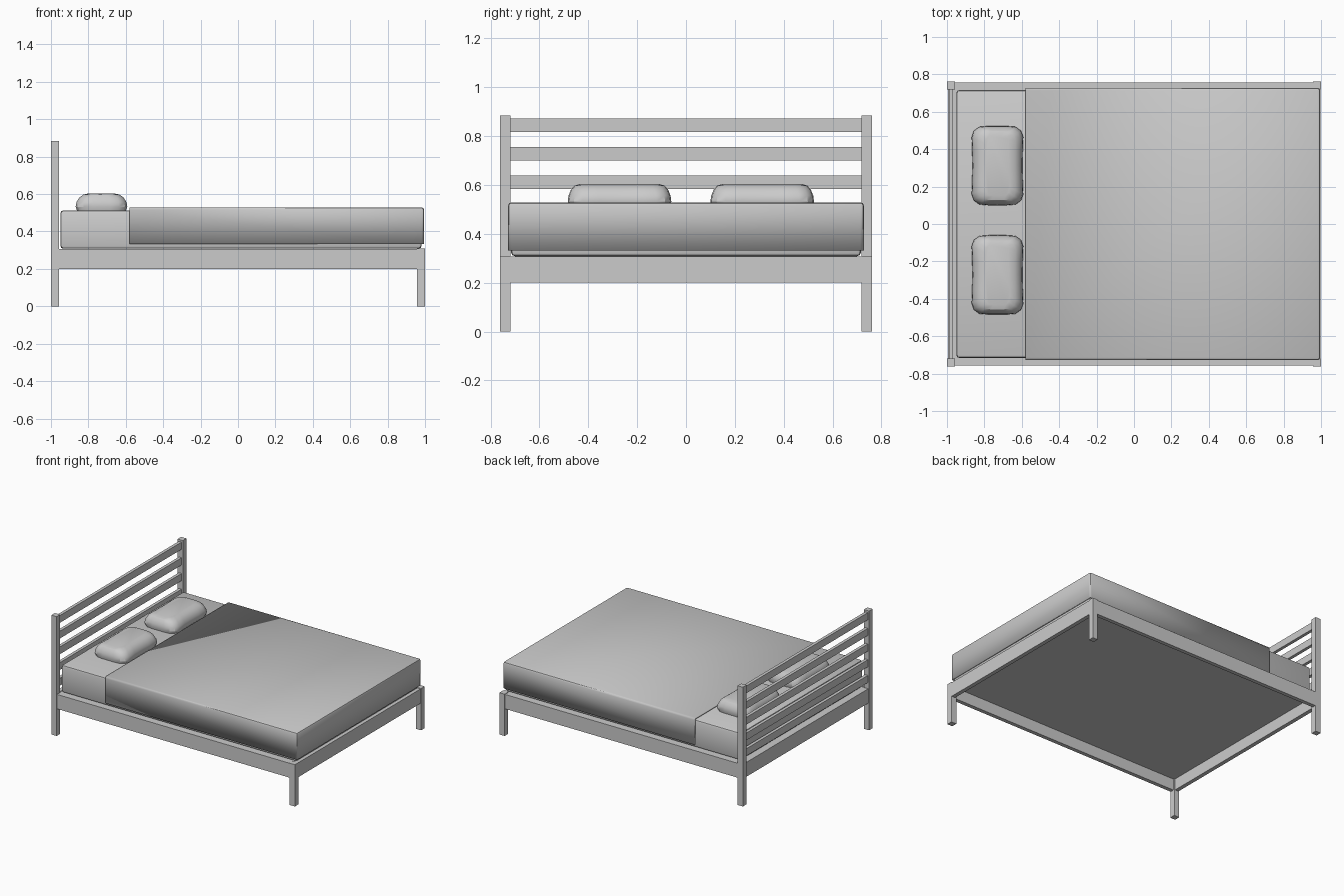
import bpy, bmesh, math

if "Cube" in bpy.data.objects:
    bpy.data.objects.remove(bpy.data.objects["Cube"])


def finish(name, bm, smooth=False):
    bmesh.ops.recalc_face_normals(bm, faces=bm.faces)
    me = bpy.data.meshes.new(name)
    bm.to_mesh(me)
    bm.free()
    ob = bpy.data.objects.new(name, me)
    bpy.context.collection.objects.link(ob)
    if smooth:
        bpy.ops.object.select_all(action='DESELECT')
        bpy.context.view_layer.objects.active = ob
        ob.select_set(True)
        bpy.ops.object.shade_smooth_by_angle(angle=math.radians(30))
    return ob


def box_mesh(x0, x1, y0, y1, z0, z1):
    bm = bmesh.new()
    bmesh.ops.create_cube(bm, size=1)
    for v in bm.verts:
        v.co = (x1 if v.co.x > 0 else x0, y1 if v.co.y > 0 else y0,
                z1 if v.co.z > 0 else z0)
    return bm


def box(name, *dims):
    return finish(name, box_mesh(*dims))


# Legs, headboard posts and side rails
for s, side in ((-1, "front"), (1, "back")):
    ya, yb = sorted((s * 0.719, s * 0.761))
    box("headboard_post_" + side, -1, -0.957, ya, yb, 0, 0.885)
    box("foot_leg_" + side, 0.957, 1, ya, yb, 0, 0.31)
    ya, yb = sorted((s * 0.728, s * 0.757))
    box("side_rail_" + side, -0.957, 0.957, ya, yb, 0.2, 0.307)

# End rails and base panel
box("foot_rail", 0.967, 0.997, -0.719, 0.719, 0.2, 0.307)
box("head_rail", -0.994, -0.964, -0.719, 0.719, 0.2, 0.307)
box("base_panel", -0.964, 0.967, -0.728, 0.728, 0.285, 0.303)

# Headboard slats
for i in range(5):
    z = 0.871 - i * 0.1165
    box(f"headboard_slat_{i + 1}", -0.99, -0.967, -0.719, 0.719, z - 0.054, z)

# Mattress with softened edges
bm = box_mesh(-0.95, 0.982, -0.716, 0.716, 0.308, 0.513)
bmesh.ops.bevel(bm, geom=bm.edges[:], offset=0.016, segments=2,
                profile=0.5, affect='EDGES')
finish("mattress", bm, True)

# Blanket: shell open below and toward the pillows
bm = box_mesh(-0.58, 0.995, -0.728, 0.728, 0.332, 0.529)
bm.normal_update()
opened = [f for f in bm.faces if f.normal.z < -0.5 or f.normal.x < -0.5]
bmesh.ops.delete(bm, geom=opened, context='FACES')
bmesh.ops.bevel(bm, geom=[e for e in bm.edges if not e.is_boundary],
                offset=0.014, segments=2, profile=0.5, affect='EDGES')
blanket = finish("blanket", bm, True)
mod = blanket.modifiers.new("thickness", 'SOLIDIFY')
mod.thickness = 0.011
mod.offset = -1

# Pillows: stacked rounded outlines with slightly pinched long sides
LEVELS = [(0.505, 0.93, 0.96), (0.532, 1, 1), (0.556, 0.97, 0.985),
          (0.58, 0.87, 0.94), (0.597, 0.7, 0.87), (0.604, 0.48, 0.76)]
OUTLINE = [(1, 0), (1.01, 0.4), (1.03, 0.72), (0.94, 0.88), (0.72, 0.98),
           (0.35, 1)]


def pillow(name, cx, cy):
    quarter = OUTLINE
    ring = quarter + [(0, 1)] + [(-x, y) for x, y in reversed(quarter)]
    ring += [(x, -y) for x, y in reversed(ring[1:-1])]
    bm = bmesh.new()
    n = len(ring)
    rows = [[bm.verts.new((cx + 0.134 * sx * x, cy + 0.212 * sy * y, z))
             for x, y in ring] for z, sx, sy in LEVELS]
    for a, b in zip(rows, rows[1:]):
        for i in range(n):
            j = (i + 1) % n
            bm.faces.new((a[i], a[j], b[j], b[i]))
    bm.faces.new(rows[0][::-1])
    bm.faces.new(rows[-1])
    finish(name, bm, True)


pillow("pillow_back", -0.73, 0.312)
pillow("pillow_front", -0.73, -0.272)
